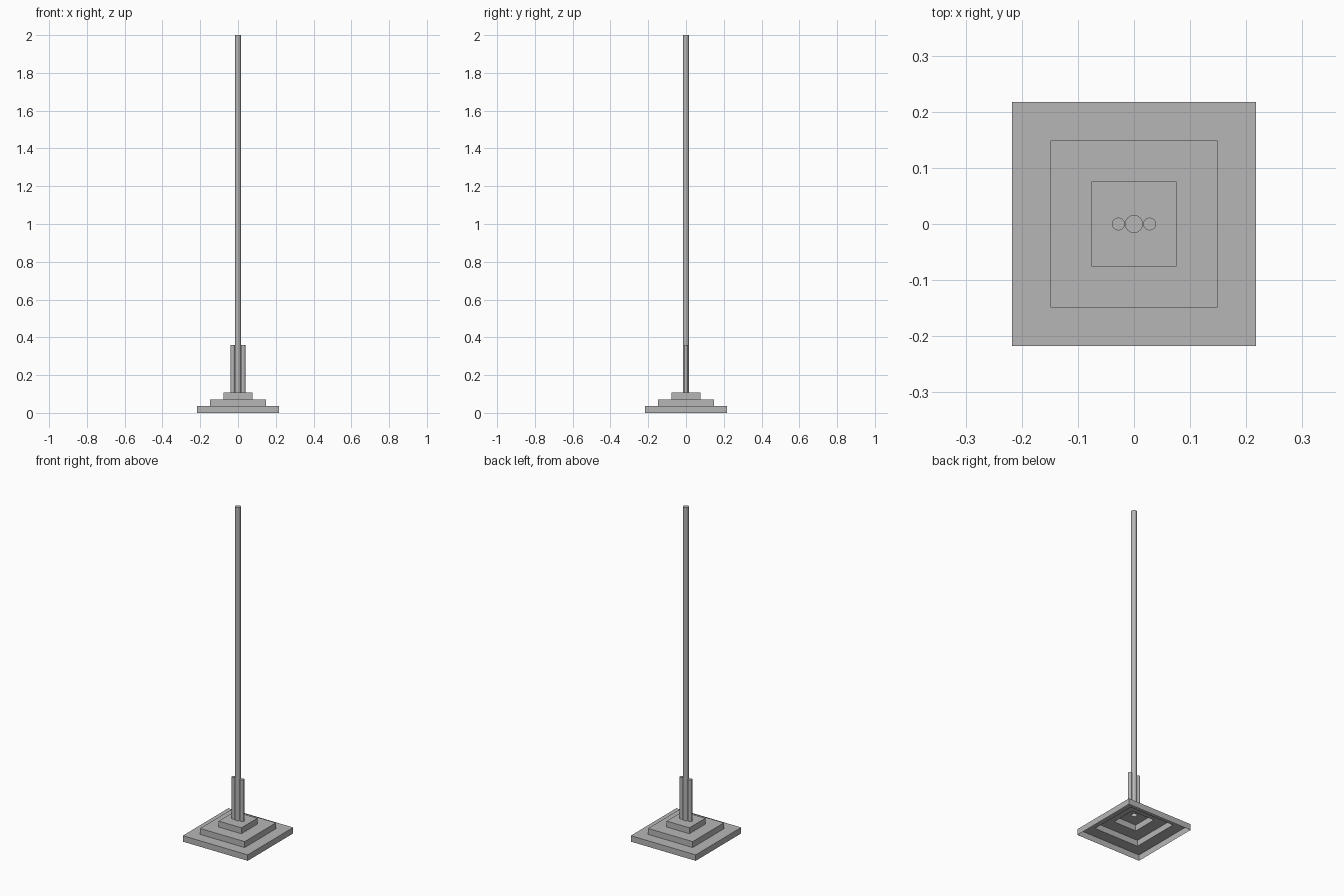
import bpy
import bmesh
from math import cos, sin, pi, radians

cube = bpy.data.objects.get("Cube")
if cube:
    bpy.data.objects.remove(cube, do_unlink=True)

GREY = (0.47, 0.47, 0.47, 1)
grey = bpy.data.materials.new("plain grey")
grey.use_nodes = True
grey.diffuse_color = GREY
grey.node_tree.nodes["Principled BSDF"].inputs["Base Color"].default_value = GREY

SIDES = 16
STEP = 0.036
POLE_RADIUS = 0.016
DECK = 3 * STEP


def finish(name, bm, smooth=False):
    mesh = bpy.data.meshes.new(name)
    bmesh.ops.recalc_face_normals(bm, faces=bm.faces)
    bm.to_mesh(mesh)
    bm.free()
    mesh.materials.append(grey)
    obj = bpy.data.objects.new(name, mesh)
    bpy.context.collection.objects.link(obj)
    if smooth:
        bpy.ops.object.select_all(action="DESELECT")
        obj.select_set(True)
        bpy.context.view_layer.objects.active = obj
        bpy.ops.object.shade_smooth_by_angle(angle=radians(30))
    return obj


def ring(bm, radius, z, sides, x=0, turn=0):
    angles = [turn + 2 * pi * i / sides for i in range(sides)]
    return [bm.verts.new((x + radius * cos(a), radius * sin(a), z)) for a in angles]


def bridge(bm, low, high):
    for i in range(len(low)):
        j = (i + 1) % len(low)
        bm.faces.new((low[i], low[j], high[j], high[i]))


def tube(name, radius, bottom, top, x=0):
    # Round post, capped on top and open below
    bm = bmesh.new()
    low, high = (ring(bm, radius, z, SIDES, x) for z in (bottom, top))
    bridge(bm, low, high)
    bm.faces.new(high)
    finish(name, bm, smooth=True)


# Stepped base: one thin shell, open underneath
bm = bmesh.new()
previous = None
for level, half in enumerate((0.217, 0.149, 0.076)):
    for z in (level * STEP, (level + 1) * STEP):
        square = ring(bm, half * 2 ** 0.5, z, 4, turn=pi / 4)
        if previous:
            bridge(bm, previous, square)
        previous = square

# Top deck with a round hole under the pole
hole = ring(bm, POLE_RADIUS, DECK, SIDES, turn=pi / 4)
quarter = SIDES // 4
for i in range(4):
    arc = [hole[(i * quarter + k) % SIDES] for k in range(quarter + 1)]
    bm.faces.new([previous[i], previous[(i + 1) % 4]] + arc[::-1])
finish("stepped_base", bm)

# Tall pole and the two short posts beside it
tube("pole", POLE_RADIUS, DECK, 2)
for side, x in (("left", 0.028), ("right", -0.028)):
    tube(side + "_post", 0.0115, DECK, 0.36, x)
